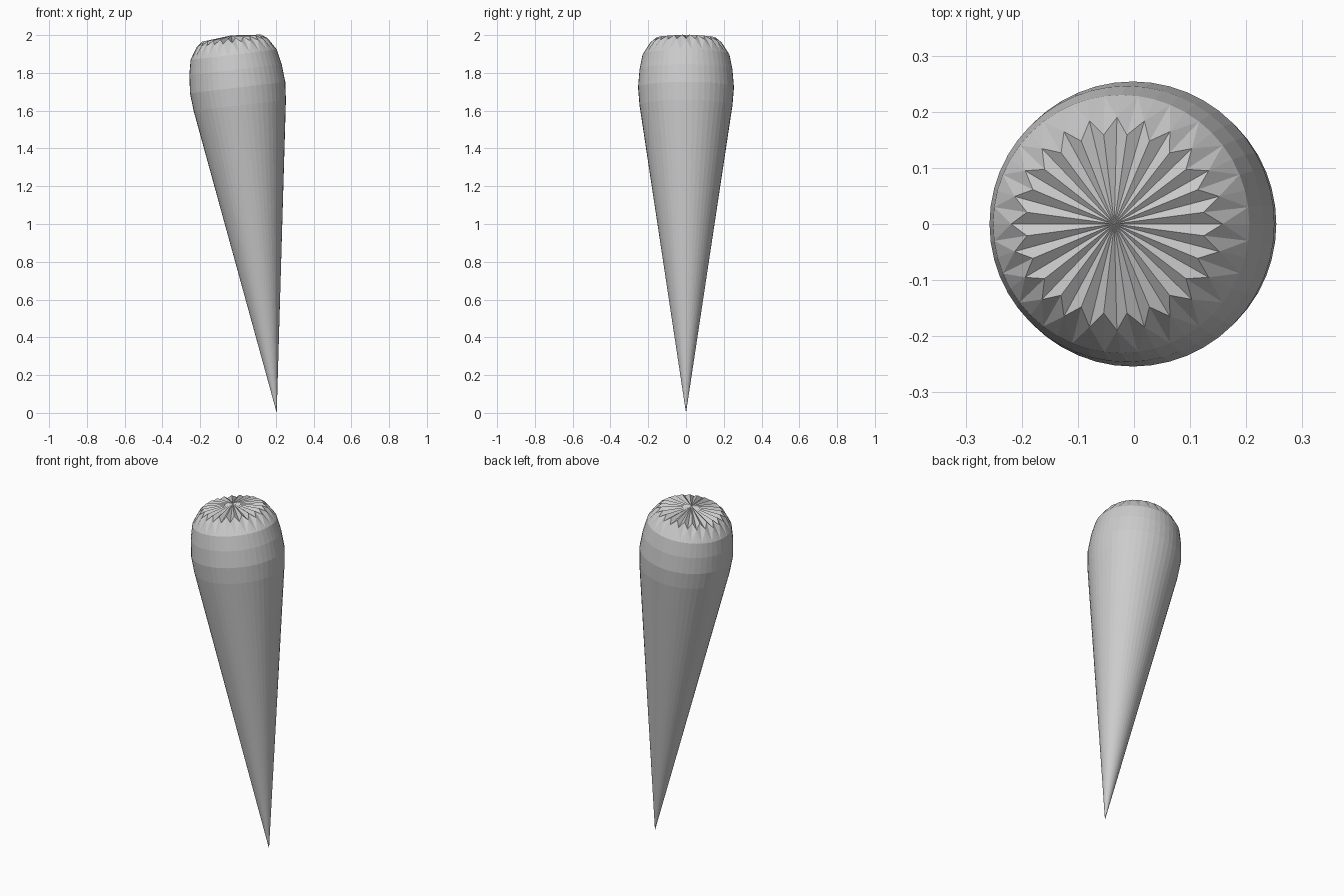
import bpy, bmesh
from math import sin, cos, pi, radians
from mathutils import Matrix

if "Cube" in bpy.data.objects:
    bpy.data.objects.remove(bpy.data.objects["Cube"])

SIDES = 48
# distance along the axis, radius
PROFILE = [(1.64, 0.246), (1.735, 0.254), (1.83, 0.246), (1.91, 0.23)]

bm = bmesh.new()


def ring(z_r):
    """Ring of points; z_r gives (height, radius) for each index."""
    pts = []
    for i in range(SIDES):
        a = 2 * pi * i / SIDES
        z, r = z_r(i)
        pts.append(bm.verts.new((r * cos(a), r * sin(a), z)))
    return pts


# Tapered body and rounded shoulder
tip = bm.verts.new((0, 0, 0))
rings = [ring(lambda i, p=p: p) for p in PROFILE]
for i in range(SIDES):
    bm.faces.new((tip, rings[0][(i + 1) % SIDES], rings[0][i]))
for low, high in zip(rings, rings[1:]):
    for i in range(SIDES):
        j = (i + 1) % SIDES
        bm.faces.new((low[i], low[j], high[j], high[i]))

# Crimped crown: zigzag star edge around a shallow domed cap
edge = rings[-1]
star = ring(lambda i: (1.998, 0.16) if i % 2 else (1.974, 0.19))
peak = bm.verts.new((0, 0, 2.013))
for i in range(SIDES):
    j = (i + 1) % SIDES
    odd, even = (i, j) if i % 2 else (j, i)
    for tri in ((edge[i], edge[j], star[even]),
                (edge[odd], star[i], star[j]),
                (star[i], star[j], peak)):
        bm.faces.new(tri)
bmesh.ops.recalc_face_normals(bm, faces=bm.faces)

# Lean the whole piece so its tip sits to the right
bm.transform(Matrix.Translation((0.205, 0, 0)) @ Matrix.Rotation(radians(-6.85), 4, 'Y'))
mesh = bpy.data.meshes.new("tapered_spike")
bm.to_mesh(mesh)
bm.free()
spike = bpy.data.objects.new("tapered_spike", mesh)
bpy.context.collection.objects.link(spike)
